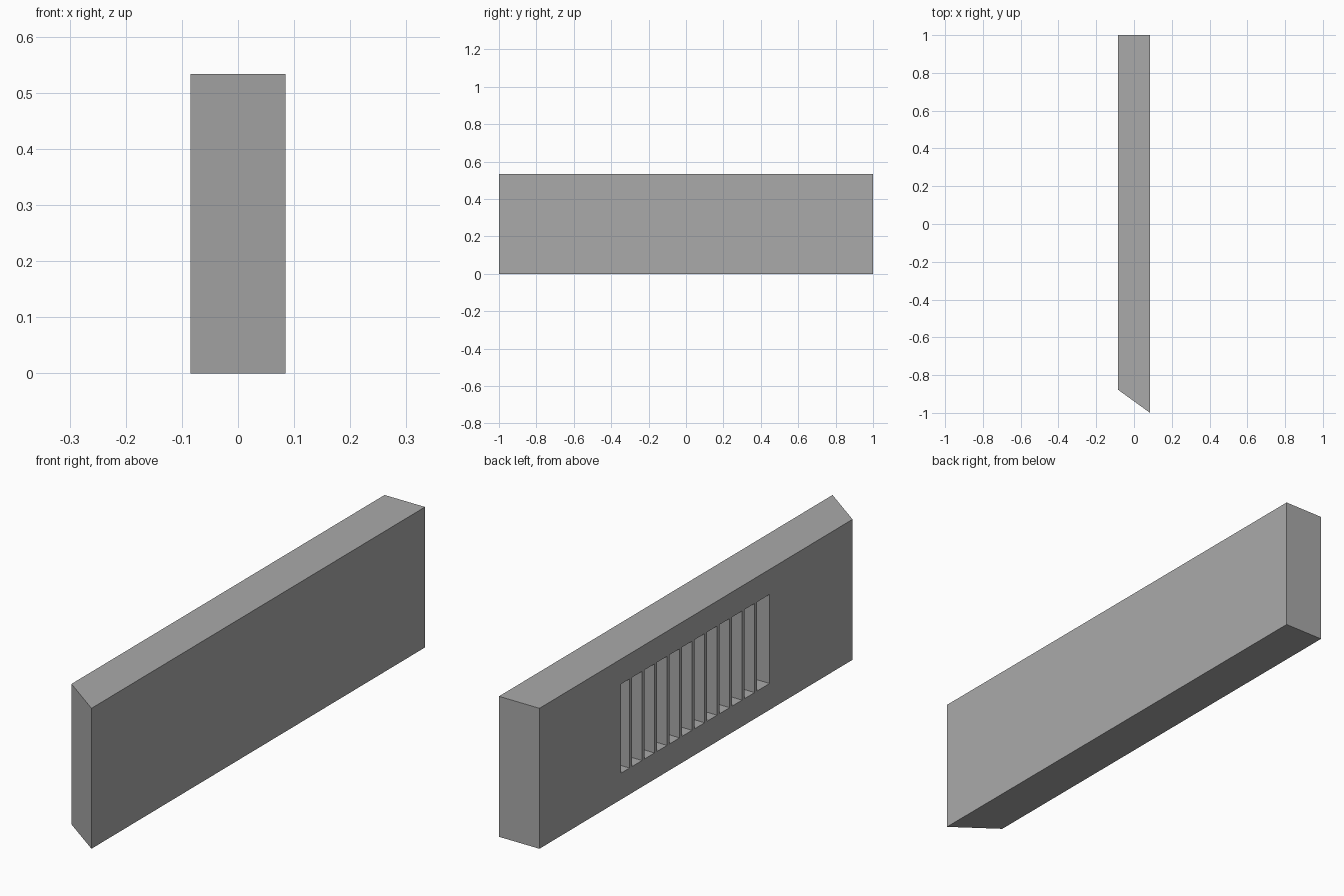
import bpy, bmesh
from mathutils import Vector

cube = bpy.data.objects.get("Cube")
if cube:
    bpy.data.objects.remove(cube, do_unlink=True)

HALF_W, HEIGHT = 0.085, 0.533
Y_LOW, Y_HIGH, Z_LOW, Z_HIGH = -0.38, 0.51, 0.1, 0.438   # recess opening
DEPTH = 0.085
FINS, FIRST_FIN, PITCH, FIN_T = 11, 0.453, 0.075, 0.014

grey = bpy.data.materials.new("mid_grey")
grey.use_nodes = True
colour = (0.4, 0.4, 0.4, 1)
grey.diffuse_color = colour
grey.node_tree.nodes["Principled BSDF"].inputs["Base Color"].default_value = colour


def finish(bm, name):
    bmesh.ops.recalc_face_normals(bm, faces=bm.faces)
    mesh = bpy.data.meshes.new(name)
    bm.to_mesh(mesh)
    bm.free()
    mesh.materials.append(grey)
    obj = bpy.data.objects.new(name, mesh)
    bpy.context.collection.objects.link(obj)
    return obj


# Wall panel with a mitred front end
bm = bmesh.new()
outline = [(-HALF_W, -0.877), (HALF_W, -1), (HALF_W, 1), (-HALF_W, 1)]
base = bm.faces.new([bm.verts.new((x, y, 0)) for x, y in outline])
top = bmesh.ops.extrude_face_region(bm, geom=[base])["geom"]
bmesh.ops.translate(bm, vec=(0, 0, HEIGHT),
                    verts=[v for v in top if isinstance(v, bmesh.types.BMVert)])
bmesh.ops.recalc_face_normals(bm, faces=bm.faces)

# Recess in the right side: inset the opening, then push its floor inwards
side = min(bm.faces, key=lambda f: f.calc_center_median().x)
bmesh.ops.inset_individual(bm, faces=[side], thickness=0.05)
mid = side.calc_center_median()
for v in side.verts:
    v.co.y = Y_HIGH if v.co.y > mid.y else Y_LOW
    v.co.z = Z_HIGH if v.co.z > mid.z else Z_LOW
pocket = bmesh.ops.extrude_discrete_faces(bm, faces=[side])["faces"][0]
bmesh.ops.translate(bm, vec=(DEPTH, 0, 0), verts=pocket.verts)
finish(bm, "wall_panel")

# Upright grille fins, flush with the panel surface
for i in range(FINS):
    bm = bmesh.new()
    bmesh.ops.create_cube(bm, size=1)
    bmesh.ops.scale(bm, vec=(DEPTH, FIN_T, Z_HIGH - Z_LOW), verts=bm.verts)
    fin = finish(bm, f"grille_fin_{i + 1}")
    fin.location = Vector((-HALF_W + DEPTH / 2, FIRST_FIN - i * PITCH, (Z_LOW + Z_HIGH) / 2))
